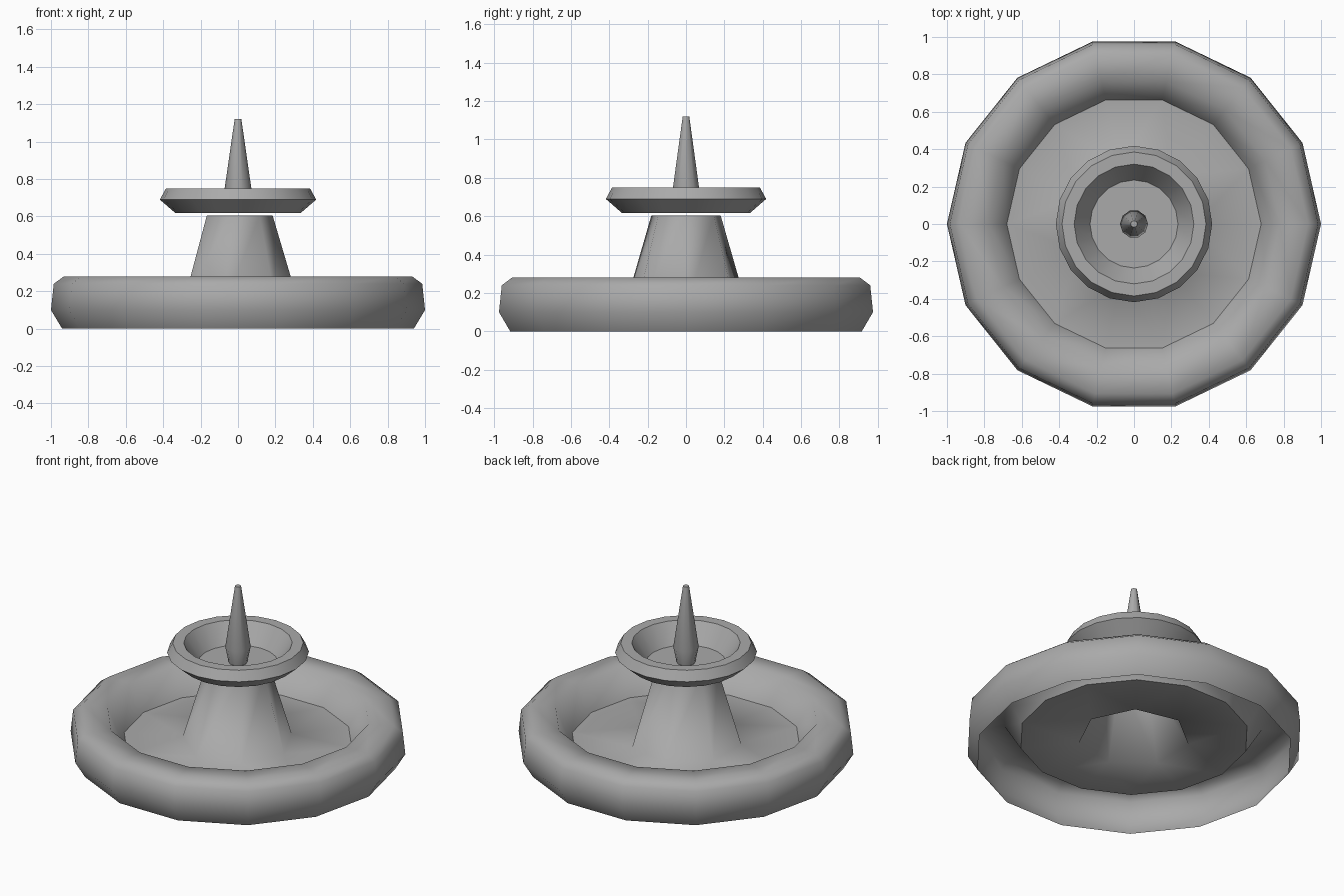
import bpy, bmesh
from math import cos, sin, tau, radians

cube = bpy.data.objects.get("Cube")
if cube:
    bpy.data.objects.remove(cube, do_unlink=True)

stone = bpy.data.materials.new("grey_stone")
stone.use_nodes = True
colour = (0.4, 0.4, 0.4, 1)
stone.diffuse_color = colour
stone.node_tree.nodes["Principled BSDF"].inputs["Base Color"].default_value = colour


def lathe(name, rings, cap=False, sharp=180):
    """Skin rings of (radius, height, sides); a ring may have half the sides of the one before."""
    bm = bmesh.new()
    loops = [[bm.verts.new((r * cos(tau * i / n), r * sin(tau * i / n), z))
              for i in range(n)] for r, z, n in rings]
    for a, b in zip(loops, loops[1:]):
        n, step = len(b), len(a) // len(b)
        for i in range(n):
            lower = [a[(i * step + k) % len(a)] for k in range(step + 1)]
            bm.faces.new(lower + [b[(i + 1) % n], b[i]])
    if cap:
        bm.faces.new(loops[-1])
    for f in bm.faces:
        f.smooth = True
    mesh = bpy.data.meshes.new(name)
    bm.to_mesh(mesh)
    bm.free()
    mesh.materials.append(stone)
    obj = bpy.data.objects.new(name, mesh)
    bpy.context.collection.objects.link(obj)
    if sharp < 180:
        bpy.ops.object.select_all(action="DESELECT")
        obj.select_set(True)
        bpy.context.view_layer.objects.active = obj
        bpy.ops.object.shade_smooth_by_angle(angle=radians(sharp))
    return obj


# Hollow pool wall, open underneath
lathe("pool_rim", [(r, z, 14) for r, z in (
    (0.94, 0), (1, 0.1), (0.985, 0.24), (0.93, 0.28), (0.78, 0.28), (0.68, 0.115))])

# Pool floor flowing up into the seven-sided column
lathe("pool_floor_and_column", [(0.68, 0.115, 14), (0.33, 0.115, 7), (0.185, 0.605, 7)])

# Upper bowl
lathe("upper_bowl", [(r, z, 20) for r, z in (
    (0.335, 0.618), (0.418, 0.69), (0.385, 0.75), (0.32, 0.75), (0.235, 0.625))],
    cap=True, sharp=50)

# Spike in the middle of the bowl
lathe("spike", [(r, z, 10) for r, z in (
    (0.055, 0.625), (0.075, 0.725), (0.018, 1.12))], cap=True, sharp=50)
